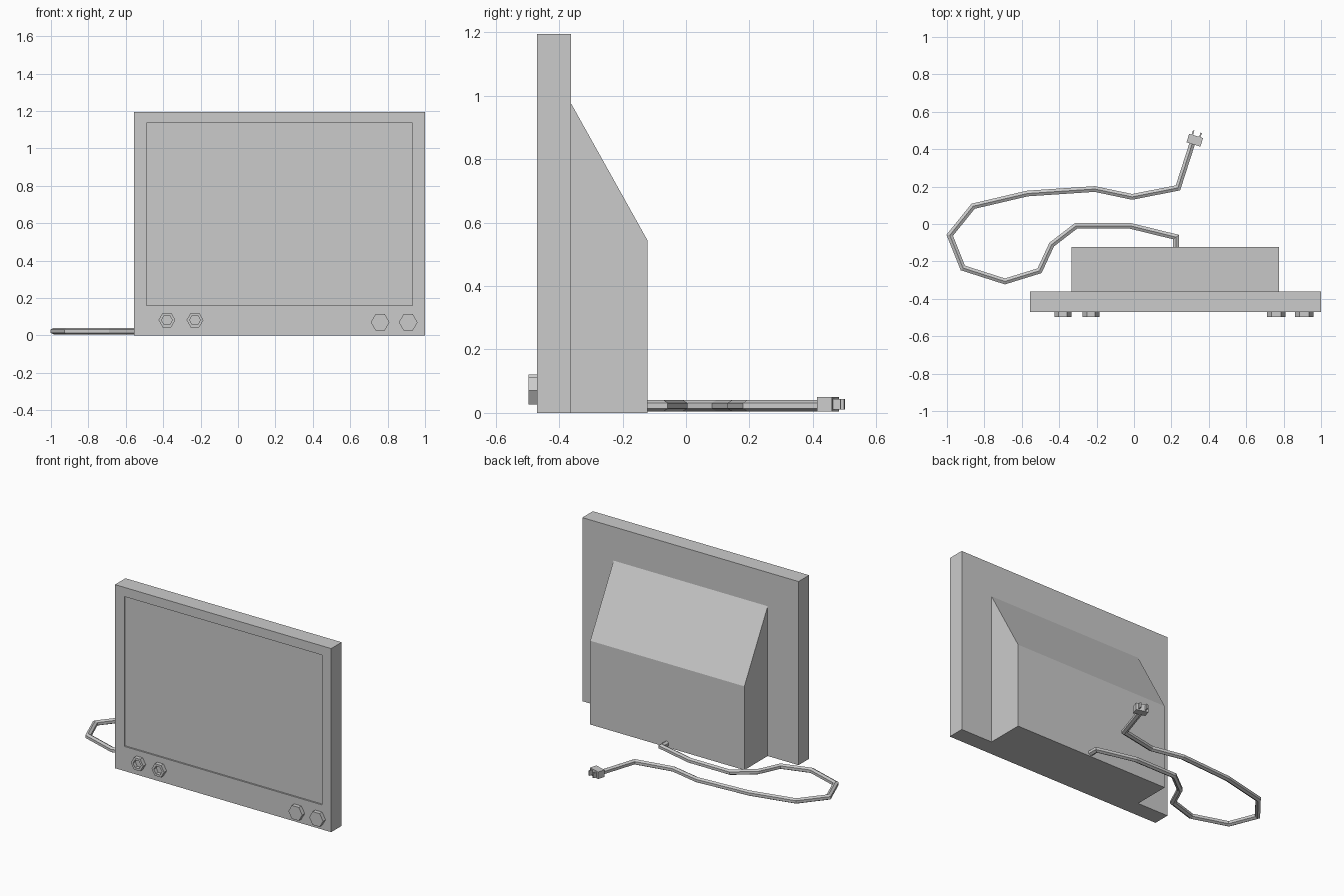
import bpy, bmesh, math
from mathutils import Vector, Matrix

if "Cube" in bpy.data.objects:
    bpy.data.objects.remove(bpy.data.objects["Cube"])


def finish(name, bm):
    bmesh.ops.recalc_face_normals(bm, faces=bm.faces)
    me = bpy.data.meshes.new(name)
    bm.to_mesh(me)
    bm.free()
    ob = bpy.data.objects.new(name, me)
    bpy.context.collection.objects.link(ob)
    return ob


def box_bm(lo, hi):
    lo, hi = Vector(lo), Vector(hi)
    bm = bmesh.new()
    bmesh.ops.create_cube(bm, size=1, matrix=Matrix.Translation((lo + hi) / 2)
                          @ Matrix.Diagonal((hi - lo).to_4d()))
    return bm


def inset_hole(bm, verts, depth):
    # replace the front (-y) face by a rim and a recessed floor
    bm.normal_update()
    front = min(bm.faces, key=lambda f: f.calc_center_median().y)
    rim = bmesh.ops.inset_individual(bm, faces=[front], thickness=0.001)
    for v in front.verts:
        verts(v)
    ext = bmesh.ops.extrude_discrete_faces(bm, faces=[front])
    for v in ext['faces'][0].verts:
        v.co.y += depth


# Front cabinet with shallow recessed screen
bm = box_bm((-0.557, -0.47, 0), (1.0, -0.362, 1.195))


def screen_corner(v):
    v.co.x = -0.49 if v.co.x < 0.2 else 0.933
    v.co.z = 0.16 if v.co.z < 0.6 else 1.135


inset_hole(bm, screen_corner, 0.01)
finish("display_cabinet", bm)

# Rear housing from its side profile
bm = bmesh.new()
profile = [(-0.362, 0), (-0.122, 0), (-0.122, 0.545), (-0.362, 0.975)]
face = bm.faces.new([bm.verts.new((-0.335, y, z)) for y, z in profile])
ext = bmesh.ops.extrude_face_region(bm, geom=[face])
bmesh.ops.translate(bm, vec=(1.11, 0, 0),
                    verts=[v for v in ext['geom'] if isinstance(v, bmesh.types.BMVert)])
finish("rear_housing", bm)


# Hexagonal sockets (hollow) and knobs (solid)
def hex_part(name, x, z, r, hollow):
    bm = bmesh.new()
    ring = [(x + r * math.cos(i * math.pi / 3), z + r * math.sin(i * math.pi / 3)) for i in range(6)]
    face = bm.faces.new([bm.verts.new((px, -0.47, pz)) for px, pz in ring])
    ext = bmesh.ops.extrude_face_region(bm, geom=[face])
    bmesh.ops.translate(bm, vec=(0, -0.026, 0),
                        verts=[v for v in ext['geom'] if isinstance(v, bmesh.types.BMVert)])
    bmesh.ops.recalc_face_normals(bm, faces=bm.faces)
    if hollow:
        c = Vector((x, -0.496, z))
        order = {}

        def shrink(v):
            v.co = c + (v.co - c).normalized() * r * 0.64
        inset_hole(bm, shrink, 0.024)
    finish(name, bm)


for i, x in enumerate((-0.38, -0.23)):
    hex_part(f"socket_{i + 1}", x, 0.082, 0.045, True)
for i, x in enumerate((0.76, 0.91)):
    hex_part(f"knob_{i + 1}", x, 0.07, 0.05, False)

# Power cord: six-sided sweep with mitred corners
path = [(0.225, -0.13), (0.225, -0.07), (-0.02, -0.01), (-0.31, -0.01), (-0.44, -0.11),
        (-0.505, -0.25), (-0.69, -0.307), (-0.915, -0.235), (-0.985, -0.06), (-0.86, 0.095),
        (-0.57, 0.163), (-0.21, 0.187), (-0.01, 0.145), (0.235, 0.193), (0.313, 0.435)]
pts = [Vector((x, y, 0.0225)) for x, y in path]
bm = bmesh.new()
rings = []
for i, p in enumerate(pts):
    a = (p - pts[i - 1]).normalized() if i else (pts[1] - p).normalized()
    b = (pts[i + 1] - p).normalized() if i < len(pts) - 1 else a
    t = (a + b).normalized()
    side = Vector((-t.y, t.x, 0)) / max(0.6, t.dot(a))
    ring = []
    for k in range(6):
        ang = k * math.pi / 3 + math.pi / 6
        ring.append(bm.verts.new(p + side * 0.0175 * math.cos(ang)
                                 + Vector((0, 0, 0.0175 * math.sin(ang)))))
    rings.append(ring)
for r0, r1 in zip(rings, rings[1:]):
    for k in range(6):
        bm.faces.new((r0[k], r0[k - 1], r1[k - 1], r1[k]))
bm.faces.new(rings[0])
bm.faces.new(rings[-1])
finish("power_cord", bm)

# Plug body and two prongs, turned along the cord end
turn = Matrix.Translation((0.325, 0.448, 0.027)) @ Matrix.Rotation(math.radians(-17), 4, 'Z')
plug = [("plug_body", (-0.039, -0.024, -0.023), (0.039, 0.024, 0.023))]
for n, s in (("left", -1), ("right", 1)):
    plug.append((f"plug_prong_{n}", (s * 0.021 - 0.004, 0.02, -0.016), (s * 0.021 + 0.004, 0.048, 0.016)))
for name, lo, hi in plug:
    bm = box_bm(lo, hi)
    bm.transform(turn)
    finish(name, bm)
